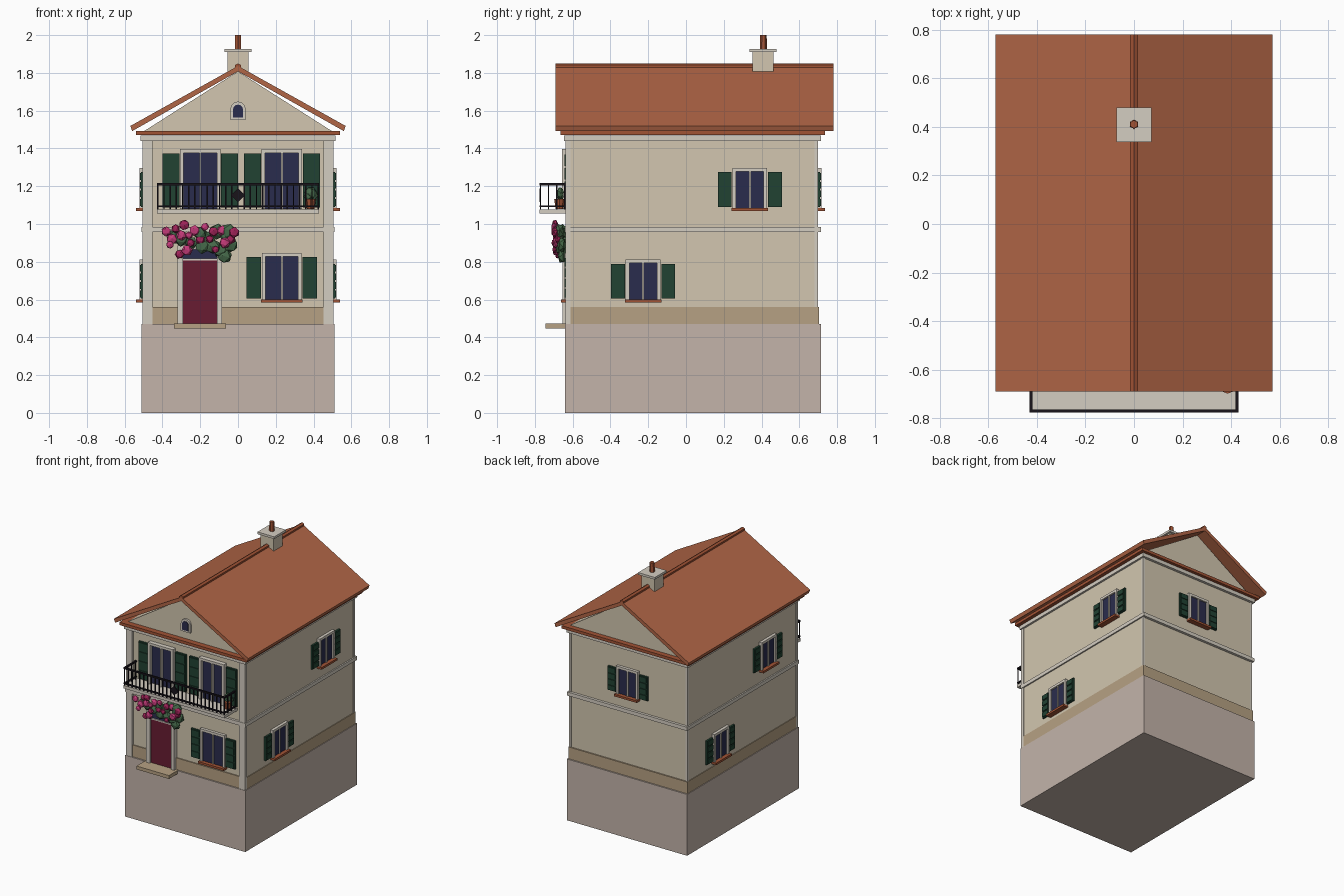
import bpy, bmesh, math, random
from mathutils import Matrix, Vector

if "Cube" in bpy.data.objects:
    bpy.data.objects.remove(bpy.data.objects["Cube"])

random.seed(4)
SRGB = dict(wall=(209, 197, 174), trim=(211, 204, 192), base=(194, 178, 168), plinth=(181, 160, 130),
            roof=(176, 102, 72), tile=(160, 84, 56), shutter=(38, 68, 54), glass=(46, 48, 78),
            door=(104, 34, 54), iron=(30, 26, 32), pink=(196, 62, 122), rose=(160, 40, 90), leaf=(72, 106, 76))
MATS = {}
for key, rgb in SRGB.items():
    MATS[key] = bpy.data.materials.new(key)
    MATS[key].diffuse_color = [(c / 255) ** 2.2 for c in rgb] + [1]


def finish(name, bm, mat, matrix=None):
    if matrix:
        bm.transform(matrix)
    bmesh.ops.recalc_face_normals(bm, faces=bm.faces[:])
    me = bpy.data.meshes.new(name)
    bm.to_mesh(me)
    bm.free()
    me.materials.append(MATS[mat])
    ob = bpy.data.objects.new(name, me)
    bpy.context.collection.objects.link(ob)
    return ob


def boxes(name, mat, *specs, matrix=None):
    """Each spec is x0, x1, y0, y1, z0, z1."""
    bm = bmesh.new()
    for x0, x1, y0, y1, z0, z1 in specs:
        m = Matrix.Translation(((x0 + x1) / 2, (y0 + y1) / 2, (z0 + z1) / 2)) @ \
            Matrix.Diagonal((x1 - x0, y1 - y0, z1 - z0, 1))
        bmesh.ops.create_cube(bm, size=1, matrix=m)
    return finish(name, bm, mat, matrix)


def prism(name, mat, profile, y0, y1):
    """Extrude an x-z outline along y."""
    bm = bmesh.new()
    face = bm.faces.new([bm.verts.new((x, y0, z)) for x, z in profile])
    out = bmesh.ops.extrude_face_region(bm, geom=[face])
    bmesh.ops.translate(bm, vec=(0, y1 - y0, 0), verts=[v for v in out["geom"] if isinstance(v, bmesh.types.BMVert)])
    return finish(name, bm, mat)


def cone(name, mat, r1, r2, h, matrix, n=6):
    bm = bmesh.new()
    bmesh.ops.create_cone(bm, cap_ends=True, segments=n, radius1=r1, radius2=r2, depth=h, matrix=matrix)
    return finish(name, bm, mat)


def blobs(name, mat, items):
    """Flattened low-poly tufts: x, y, z, radius."""
    bm = bmesh.new()
    for x, y, z, r in items:
        m = Matrix.Translation((x, y, z)) @ Matrix.Diagonal((1, 0.6, 1, 1)) @ \
            Matrix.Rotation(random.uniform(0, 6), 4, Vector((random.random(), random.random(), 1)))
        bmesh.ops.create_icosphere(bm, subdivisions=1, radius=r, matrix=m)
    return finish(name, bm, mat)


# Body of the house
FRONT, BACK, SIDE = -0.622, 0.695, 0.5
boxes("foundation", "base", (-.51, .51, -.64, .715, 0, .47))
boxes("plinth", "plinth", (-.505, .505, -.63, .705, .47, .56))
boxes("walls", "wall", (-SIDE, SIDE, FRONT, BACK, .47, 1.45))
boxes("front_pilasters", "trim", *[(min(a, b), max(a, b), -.637, -.612, .47, 1.44)
      for a, b in ((-.506, -.453), (.506, .453))])
boxes("back_corner_strips", "trim", *[(min(a, b), max(a, b), .68, .70, .56, 1.44)
      for a, b in ((-.503, -.485), (.503, .485))])
boxes("string_course", "trim", (-.51, .51, -.64, .715, .957, .985))
boxes("cornice", "trim", (-.515, .515, -.645, .715, 1.44, 1.468))
boxes("eaves_band", "tile", (-.54, .54, -.665, .735, 1.47, 1.492))

# Roof
prism("gable", "wall", [(-.5, 1.49), (.5, 1.49), (0, 1.808)], FRONT, BACK)
for s, side in ((1, "right"), (-1, "left")):
    prism("roof_" + side, "roof", [(0, 1.837), (s * .57, 1.519), (s * .56, 1.492), (0, 1.808)], -.69, .78)
cone("ridge_cap", "tile", .018, .018, 1.47, Matrix.Translation((0, .045, 1.832)) @ Matrix.Rotation(math.pi / 2, 4, 'X'))
boxes("chimney", "wall", (-.055, .055, .352, .462, 1.8, 1.912))
boxes("chimney_cap", "trim", (-.071, .071, .337, .479, 1.91, 1.927))
cone("chimney_pot", "tile", .019, .017, .075, Matrix.Translation((0, .41, 1.9625)))


# Attic window
def arch(w, z0, zs):
    return [(-w, z0), (w, z0)] + [(w * math.cos(a), zs + w * math.sin(a)) for a in
                                  [math.pi * i / 8 for i in range(9)]]


prism("attic_frame", "trim", arch(.04, 1.55, 1.608), FRONT - .015, FRONT + .01)
prism("attic_glass", "glass", arch(.026, 1.563, 1.606), FRONT - .019, FRONT)


def window(name, angle, d, u, z0, z1, hw, sw, sh_gap=.004, sill=True, out=.022):
    """Window in a wall at distance d; hw is half glass width, sw shutter width."""
    m = Matrix.Rotation(math.radians(angle), 4, 'Z')
    f = .019
    a, b, y = u - hw, u + hw, -d
    boxes(name + "_frame", "trim", (a - f, a, y - out, y + .01, z0, z1 + f), (b, b + f, y - out, y + .01, z0, z1 + f),
          (a, b, y - out, y + .01, z1, z1 + f), (u - .005, u + .005, y - out + .004, y, z0, z1), matrix=m)
    boxes(name + "_glass", "glass", (a, b, y - .01, y + .01, z0, z1), matrix=m)
    if sill:
        boxes(name + "_sill", "tile", (a - f - .004, b + f + .004, y - .04, y, z0 - .014, z0 + .002), matrix=m)
    parts = []
    for s0 in (a - f - sh_gap - sw, b + f + sh_gap):
        s1, zb, zt = s0 + sw, z0 + .008, z1 - .004
        parts.append((s0, s1, y - .014, y, zb, zt))
        n = 4
        step = (zt - zb) / n
        parts += [(s0 + .006, s1 - .006, y - .02, y - .012, zb + i * step + .005, zb + (i + 1) * step - .005)
                  for i in range(n)]
    boxes(name + "_shutters", "shutter", *parts, matrix=m)


window("balcony_door_left", 0, -FRONT, -.2, 1.08, 1.377, .088, .09, sill=False, out=.034)
window("balcony_door_right", 0, -FRONT, .232, 1.08, 1.377, .088, .09, sill=False, out=.034)
window("front_window", 0, -FRONT, .232, .598, .828, .086, .078)
for nm, ang, d, up, low in (("right", 90, SIDE, .338, -.227), ("left", -90, SIDE, .265, -.31), ("back", 180, BACK, 0, None)):
    window(nm + "_upper_window", ang, d, up, 1.083, 1.278, .073, .073)
    if low is not None:
        window(nm + "_lower_window", ang, d, low, .598, .793, .073, .073)

# Front door
boxes("door", "door", (-.29, -.112, -.64, FRONT, .47, .81))
boxes("door_transom", "glass", (-.29, -.112, -.637, FRONT, .815, .865))
boxes("door_frame", "trim", (-.32, -.29, -.655, FRONT, .47, .885), (-.112, -.084, -.655, FRONT, .47, .885),
      (-.29, -.112, -.655, FRONT, .865, .885), (-.29, -.112, -.646, FRONT, .808, .817))
boxes("door_step", "plinth", (-.34, -.064, -.745, -.63, .447, .473))

# Balcony and railing
boxes("balcony_slab", "trim", (-.43, .43, -.775, -.62, 1.056, 1.078))
rails = []
for z0, z1 in ((1.205, 1.217), (1.09, 1.098)):
    rails.append((-.43, .43, -.776, -.764, z0, z1))
    rails += [(x - .006, x + .006, -.776, -.63, z0, z1) for x in (-.424, .424)]
r = .0035
N = 26
for i in range(N + 1):
    x = -.424 + .848 * i / N
    rails.append((x - r, x + r, -.77 - r, -.77 + r, 1.075, 1.21))
for x in (-.424, .424):
    rails += [(x - r, x + r, y - r, y + r, 1.075, 1.21) for y in (-.728, -.685, -.642)]
boxes("balcony_railing", "iron", *rails)
cone("railing_diamond", "iron", .036, .036, .008, Matrix.Translation((0, -.772, 1.152)) @ Matrix.Rotation(math.pi / 2, 4, 'X'), 4)

# Potted plant on the balcony
cone("plant_pot", "tile", .02, .028, .055, Matrix.Translation((.385, -.67, 1.106)), 8)
blobs("plant_leaves", "leaf", [(.385, -.665, 1.165, .034), (.372, -.668, 1.148, .024), (.4, -.66, 1.15, .024)])

# Climbing flowers over the door
blobs("vine_leaves", "leaf", [(x, random.uniform(-.672, -.65), z, random.uniform(.034, .045)) for x, z in
      ((-.30, .92), (-.25, .90), (-.20, .95), (-.16, .92), (-.11, .96), (-.06, .93), (-.04, .89),
       (-.09, .86), (-.13, .88), (-.07, .83), (-.19, .88), (-.05, .96), (-.34, .93))])
flowers = [(-.38, .96), (-.285, .995), (-.35, .92), (-.31, .84), (-.23, .965), (-.25, .90), (-.175, .985), (-.15, .92),
           (-.085, .965), (-.02, .955), (-.07, .90), (-.12, .865), (-.30, .94), (-.20, .915), (-.36, .89),
           (-.33, .975), (-.26, .94), (-.04, .92), (-.27, .86), (-.13, .96)]
for k, (nm, mat) in enumerate((("pink_flowers", "pink"), ("rose_flowers", "rose"))):
    blobs(nm, mat, [(x, random.uniform(-.70, -.675), z, random.uniform(.02, .031)) for x, z in flowers[k::2]])

for m in bpy.data.materials:
    if m.users and not m.is_grease_pencil:
        m.use_nodes = True
        m.node_tree.nodes["Principled BSDF"].inputs["Base Color"].default_value = m.diffuse_color
